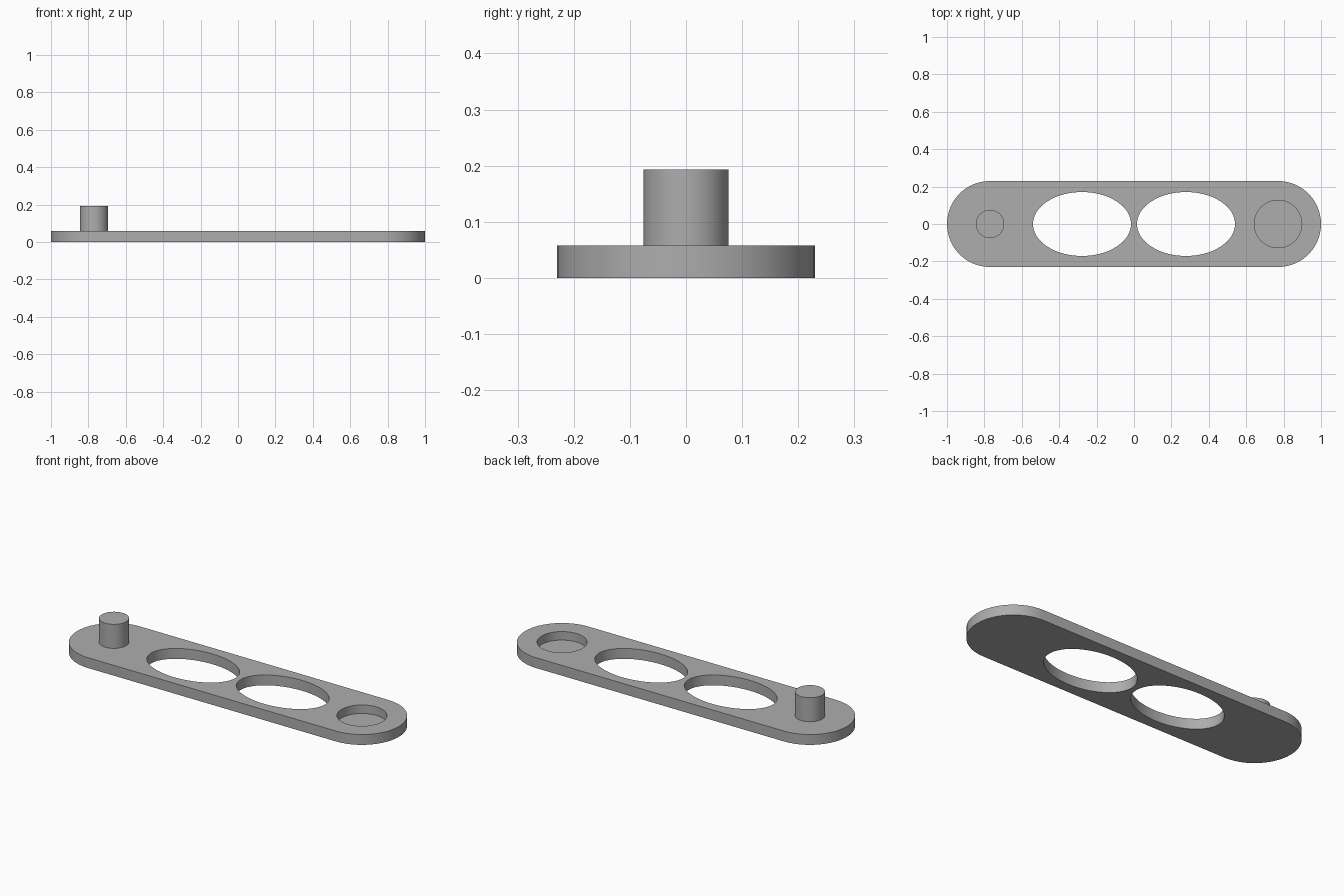
import bpy, bmesh, math
from math import cos, sin, pi

THICK = 0.058      # plate thickness
END_X = 0.77       # distance of the end centres from the middle
END_R = 0.23       # radius of the rounded ends

if "Cube" in bpy.data.objects:
    bpy.data.objects.remove(bpy.data.objects["Cube"], do_unlink=True)

grey = bpy.data.materials.new("plain grey")
grey.use_nodes = True
colour = (0.42, 0.42, 0.42, 1)
grey.diffuse_color = colour
grey.node_tree.nodes["Principled BSDF"].inputs["Base Color"].default_value = colour


def arc(cx, rx, ry, start, sweep, steps):
    """Points along an elliptical arc centred on the x axis."""
    return [(cx + rx * cos(start + sweep * i / steps),
             ry * sin(start + sweep * i / steps)) for i in range(steps)]


def prism(name, outline, bottom, top):
    """Solid made by pushing an outline up from bottom to top."""
    bm = bmesh.new()
    base = bm.faces.new([bm.verts.new((x, y, bottom)) for x, y in outline])
    up = bmesh.ops.extrude_face_region(bm, geom=[base])["geom"]
    for v in up:
        if isinstance(v, bmesh.types.BMVert):
            v.co.z = top
    bmesh.ops.recalc_face_normals(bm, faces=bm.faces)
    mesh = bpy.data.meshes.new(name)
    bm.to_mesh(mesh)
    bm.free()
    mesh.materials.append(grey)
    obj = bpy.data.objects.new(name, mesh)
    bpy.context.collection.objects.link(obj)
    return obj


def smooth(obj):
    bpy.ops.object.select_all(action="DESELECT")
    obj.select_set(True)
    bpy.context.view_layer.objects.active = obj
    bpy.ops.object.shade_smooth_by_angle(angle=math.radians(35))


def ellipse(cx, rx, ry):
    return arc(cx, rx, ry, 0, 2 * pi, 64)


# Link plate with rounded ends
outline = []
for cx, start in ((END_X, -pi / 2), (-END_X, pi / 2)):
    outline += arc(cx, END_R, END_R, start, pi, 24)
    outline.append((cx, END_R if cx > 0 else -END_R))
plate = prism("link_plate", outline, 0, THICK)

# Two oval windows through the plate, and a round blind socket
cutters = [prism("window_cutter", ellipse(side * 0.278, 0.262, 0.171), -0.1, 0.2)
           for side in (-1, 1)]
cutters.append(prism("socket_cutter", ellipse(END_X, 0.127, 0.127), 0.01, 0.2))
for cutter in cutters:
    cut = plate.modifiers.new(cutter.name, "BOOLEAN")
    cut.operation = "DIFFERENCE"
    cut.solver = "EXACT"
    cut.object = cutter

# Apply the cuts so that the shading follows the finished edges
bpy.context.view_layer.objects.active = plate
for cut in list(plate.modifiers):
    bpy.ops.object.modifier_apply(modifier=cut.name)
for cutter in cutters:
    bpy.data.objects.remove(cutter, do_unlink=True)
smooth(plate)

# Round pin standing on the other end
pin = prism("pin", ellipse(-END_X, 0.076, 0.076), THICK, 0.193)
smooth(pin)
